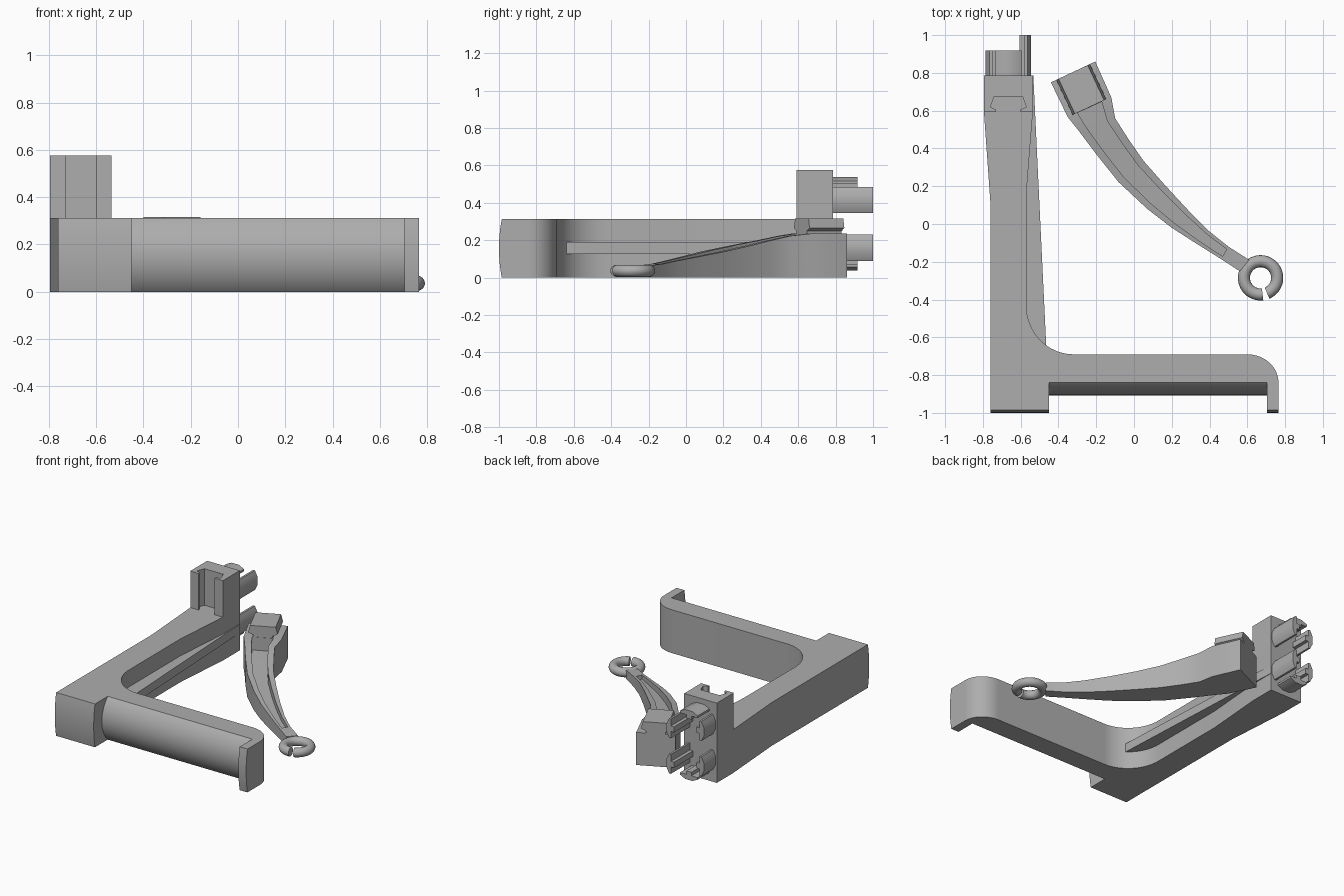
import bpy, bmesh, math
from mathutils import Vector

cube = bpy.data.objects.get("Cube")
if cube:
    bpy.data.objects.remove(cube, do_unlink=True)

grey = bpy.data.materials.new("plain_grey")
grey.use_nodes = True
grey.diffuse_color = (0.42, 0.42, 0.42, 1)
grey.node_tree.nodes["Principled BSDF"].inputs["Base Color"].default_value = grey.diffuse_color


def loft(name, sections):
    """Closed solid through a list of matching cross-sections."""
    bm = bmesh.new()
    rings = [[bm.verts.new(p) for p in s] for s in sections]
    for a, b in zip(rings, rings[1:]):
        for i in range(len(a)):
            j = (i + 1) % len(a)
            bm.faces.new((a[i], a[j], b[j], b[i]))
    bm.faces.new(rings[0])
    bm.faces.new(rings[-1])
    bmesh.ops.recalc_face_normals(bm, faces=bm.faces)
    mesh = bpy.data.meshes.new(name)
    bm.to_mesh(mesh)
    bm.free()
    ob = bpy.data.objects.new(name, mesh)
    bpy.context.collection.objects.link(ob)
    mesh.materials.append(grey)
    return ob


def prism(name, pts, lo, hi, axis="z"):
    """Extrude a 2D outline along one axis."""
    place = {"x": lambda u, v, w: (w, u, v),
             "y": lambda u, v, w: (u, w, v),
             "z": lambda u, v, w: (u, v, w)}[axis]
    return loft(name, [[place(u, v, w) for u, v in pts] for w in (lo, hi)])


def arc(cx, cy, rx, ry, a0, a1, n=16):
    angles = [math.radians(a0 + (a1 - a0) * i / n) for i in range(n + 1)]
    return [(cx + rx * math.cos(a), cy + ry * math.sin(a)) for a in angles]


def bulge(back, edge, front, height, n=24):
    """Side profile with a circular convex front."""
    h, d = height / 2, edge - front
    r = (h * h + d * d) / (2 * d)
    a = math.degrees(math.asin(h / r))
    return [(back, 0)] + arc(front + r, h, r, r, 180 + a, 180 - a, n) + [(back, height)]


H, BACK = 0.312, 0.785

# L-shaped frame with rounded corners
outline = [(-.76, -.84)]
outline += arc(.6, -.84, .165, .15, 0, 90)
outline += arc(-.32, -.43, .25, .26, 270, 180)
outline += [(-.57, .16), (-.535, .6), (-.535, BACK), (-.795, BACK), (-.795, .6), (-.76, .11)]
prism("frame", outline, 0, H)

# Convex front panel and the two projecting ends
prism("front_panel", bulge(-.8, -.84, -.907, H), -.45, .705, "x")
end_profile = bulge(-.84, -.985, -1, H)
prism("front_end_block", end_profile, -.76, -.45, "x")
prism("front_hook", end_profile, .703, .765, "x")

# Slanted rib on the inner side of the long arm
prism("inner_rib", [(-.465, -.64), (-.533, BACK), (-.6, BACK), (-.6, -.64)], .127, .19)

# Tower with dovetail slot open to the front
MID = -.665
half = [(.065, .592), (.065, .605), (.095, .62), (.075, .675)]
slot = [(MID - x, y) for x, y in half] + [(MID + x, y) for x, y in reversed(half)]
prism("slotted_tower", [(-.795, BACK), (-.795, .592)] + slot + [(-.535, .592), (-.535, BACK)], H, .575)

# Rail pins on the back, in two mirrored sets
rail_half = [(0, .02), (.025, .02), (.025, .07), (.04, .07), (.06, .03)]
rail = rail_half + [(d, -s) for d, s in reversed(rail_half)]
CZ = .2875
for level, sign in (("upper", 1), ("lower", -1)):
    z = CZ + sign * .1275
    prism(level + "_long_pin", [(MID + .06 + d, z + s) for d, s in rail], BACK - .01, 1, "y")
    prism(level + "_short_pin", [(MID - .06 - d, z + s) for d, s in rail], BACK - .01, .918, "y")
    prism(level + "_outer_pin", [(MID + s, CZ + sign * (.19 + d)) for d, s in rail],
          BACK - .01, .918, "y")

# Loose curved arm: left and right edge points from block to ring
stations = [(-.44, .75, -.205, .86), (-.35, .565, -.12, .67), (-.29, .49, -.1, .56),
            (-.2, .37, -.03, .45), (-.08, .22, .05, .335), (.07, .08, .16, .21),
            (.2, -.02, .28, .08), (.34, -.11, .4, -.04), (.46, -.185, .5, -.12),
            (.56, -.25, .61, -.19)]


def top_height(y):
    return min(.235, max(.065, .07 + (y + .17) * .22))


def arm_section(st, inset, low, high):
    l, r = Vector(st[:2]), Vector(st[2:])
    a, b = l.lerp(r, inset), r.lerp(l, inset)
    t = top_height((l.y + r.y) / 2)
    return [(a.x, a.y, low(t)), (b.x, b.y, low(t)), (b.x, b.y, high(t)), (a.x, a.y, high(t))]


arm = loft("curved_arm", [arm_section(s, 0, lambda t: 0, lambda t: t) for s in stations])
cutter = loft("channel_cutter", [arm_section(s, .22, lambda t: t * .6, lambda t: t + .05)
                                 for s in stations[1:-1]])
cutter.hide_render = True
mod = arm.modifiers.new("channel", "BOOLEAN")
mod.operation, mod.solver, mod.object = "DIFFERENCE", "EXACT", cutter
bpy.context.view_layer.objects.active = arm
bpy.ops.object.modifier_apply(modifier="channel")
bpy.data.objects.remove(cutter, do_unlink=True)

# Dovetail on the arm's end block
across = Vector((.906, .424, 0))
along = Vector((.424, -.906, 0))
start = Vector((-.3225, .805, 0))
key_half = [(.065, .225), (.065, .25), (.098, .265), (.085, .316)]
key = key_half + [(-s, z) for s, z in reversed(key_half)]
loft("arm_dovetail", [[start + along * d + across * s + Vector((0, 0, z)) for s, z in key]
                      for d in (0, .205)])

# Split ring at the thin end of the arm
sections = []
for i in range(49):
    a = math.radians(-67 + 344 * i / 48)
    sections.append([((.67 + 0) + math.cos(a) * p, -.285 + math.sin(a) * p, z)
                     for p, z in arc(.088, .036, .032, .032, 0, 345, 15)])
loft("split_ring", sections)

# Smooth curved surfaces, keeping edges sharp
for ob in bpy.context.view_layer.objects:
    ob.select_set(ob.type == "MESH" and grey.name in ob.data.materials)
bpy.ops.object.shade_smooth_by_angle(angle=math.radians(30))
